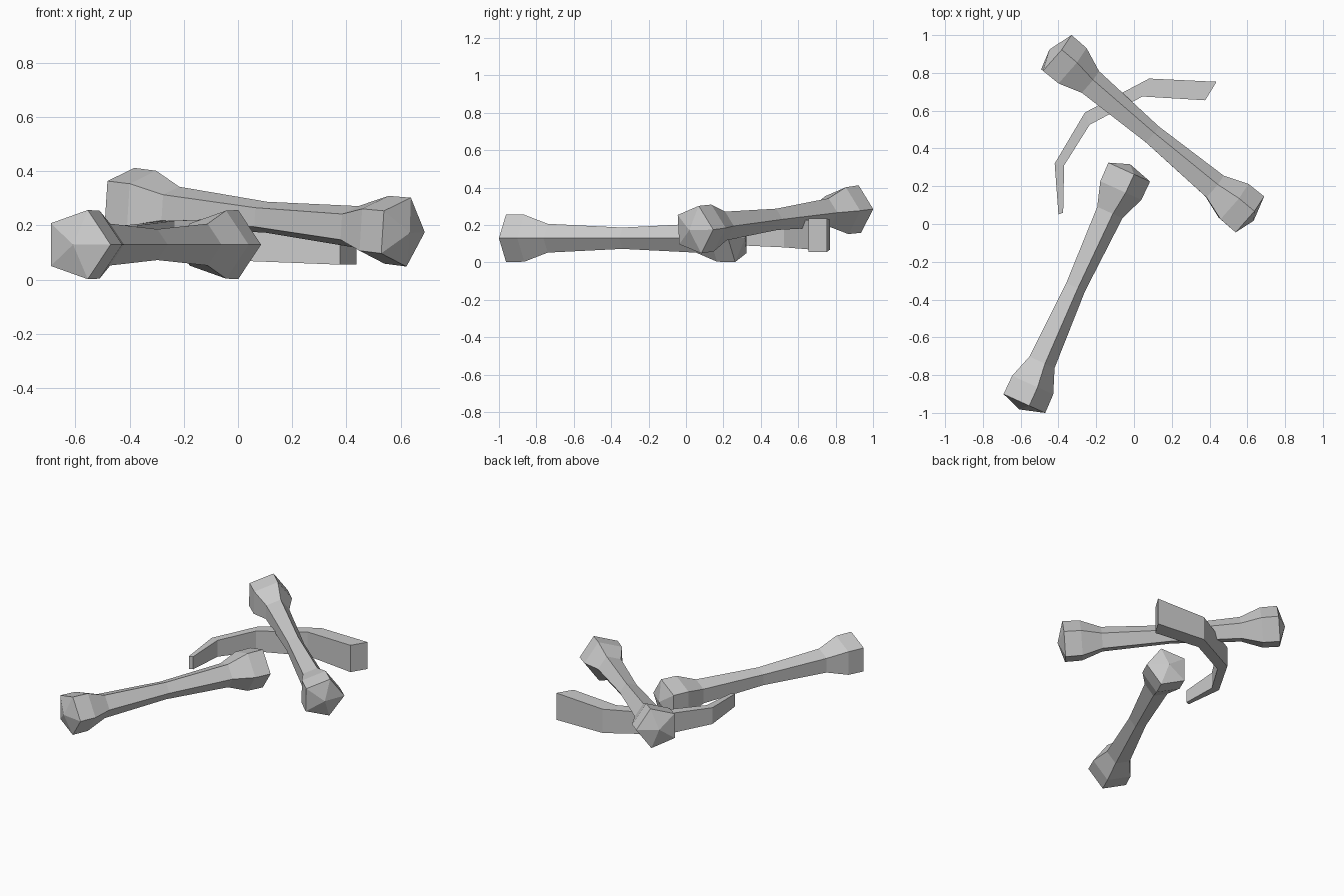
import bpy, bmesh
from math import cos, sin, tau
from mathutils import Vector

if "Cube" in bpy.data.objects:
    bpy.data.objects.remove(bpy.data.objects["Cube"])


def finish(name, bm):
    bmesh.ops.recalc_face_normals(bm, faces=bm.faces)
    mesh = bpy.data.meshes.new(name)
    bm.to_mesh(mesh)
    bm.free()
    obj = bpy.data.objects.new(name, mesh)
    bpy.context.collection.objects.link(obj)
    return obj


def bridge(bm, rings):
    for a, b in zip(rings, rings[1:]):
        n = len(a)
        for i in range(n):
            j = (i + 1) % n
            bm.faces.new((a[i], a[j], b[j], b[i]))


# Half of the bone outline: (distance from the knuckle ring, radius), mirrored
LENGTH = 1.345
HALF = [(0, .134), (.107, .132), (.237, .081)]
OUTLINE = HALF + [(LENGTH / 2, .06)] + [(LENGTH - t, r) for t, r in reversed(HALF)]


def bone(name, start, end):
    """Five-sided shaft with flared, slightly pointed ends."""
    start, end = Vector(start), Vector(end)
    axis = (end - start).normalized()
    side = axis.cross(Vector((0, 0, 1))).normalized()
    up = side.cross(axis)
    scale = (end - start).length / LENGTH
    bm = bmesh.new()
    rings = []
    for t, r in OUTLINE:
        c = start + axis * t * scale
        rings.append([bm.verts.new(c + side * r * cos(tau * k / 5) + up * r * sin(tau * k / 5))
                      for k in range(5)])
    bridge(bm, rings)
    # fan caps
    for ring, tip in ((rings[0], start - axis * .04), (rings[-1], end + axis * .04)):
        v = bm.verts.new(tip)
        for k in range(5):
            bm.faces.new((ring[k], ring[(k + 1) % 5], v))
    return finish(name, bm)


def rib(name, stations):
    """Curved tapering strip: outer x, y, inner x, y, bottom z, top z."""
    bm = bmesh.new()
    rings = []
    for ox, oy, ix, iy, lo, hi in stations:
        rings.append([bm.verts.new(p) for p in
                      ((ox, oy, lo), (ix, iy, lo), (ix, iy, hi), (ox, oy, hi))])
    bridge(bm, rings)
    bm.faces.new(rings[0])
    bm.faces.new(rings[-1])
    return finish(name, bm)


# Bone lying flat, and bone propped over the rib
bone("lower_bone", (-.592, -.945, .129), (-.037, .28, .129))
bone("upper_bone", (.603, .043, .175), (-.417, .898, .285))

# Rib fragment
rib("rib", [
    (-.40, .05, -.375, .06, .10, .185),
    (-.42, .32, -.37, .31, .09, .20),
    (-.26, .59, -.235, .525, .08, .217),
    (.08, .77, .045, .675, .068, .228),
    (.437, .753, .377, .655, .055, .235),
])
